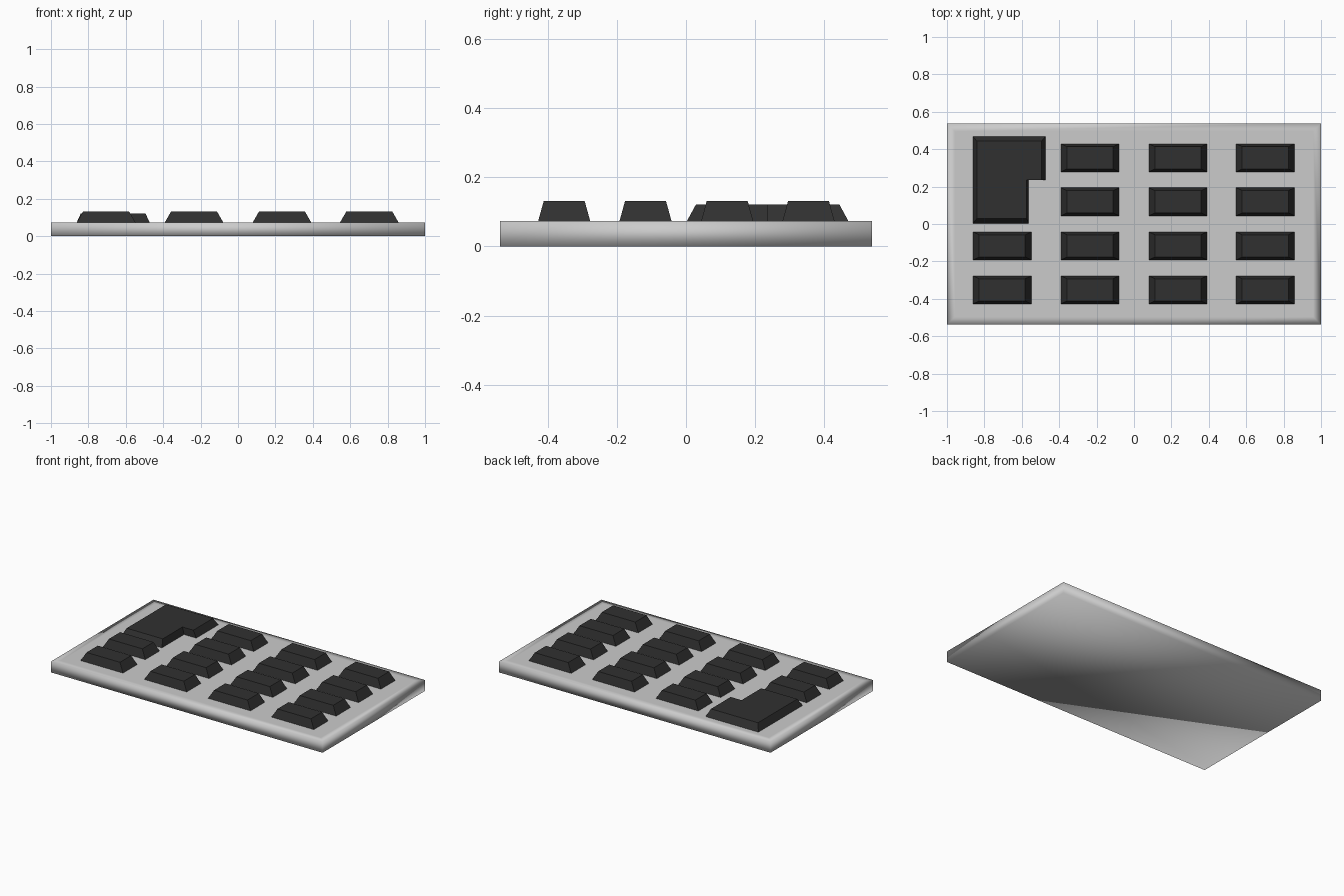
import bpy, bmesh

if "Cube" in bpy.data.objects:
    bpy.data.objects.remove(bpy.data.objects["Cube"])

BASE_TOP = 0.074

dark = bpy.data.materials.new("dark_key")
dark.diffuse_color = (0.03, 0.03, 0.03, 1)
dark.use_nodes = True
dark.node_tree.nodes["Principled BSDF"].inputs["Base Color"].default_value = dark.diffuse_color


def finish(name, bm, material=None, smooth=False):
    bmesh.ops.recalc_face_normals(bm, faces=bm.faces)
    for f in bm.faces:
        f.smooth = smooth
    mesh = bpy.data.meshes.new(name)
    bm.to_mesh(mesh)
    bm.free()
    if material:
        mesh.materials.append(material)
    obj = bpy.data.objects.new(name, mesh)
    bpy.context.collection.objects.link(obj)
    return obj


def tapered_key(name, outline, height, taper):
    """Extrude an outline, scaling its top about the centre of its bounds."""
    xs, ys = zip(*outline)
    cx, cy = (min(xs) + max(xs)) / 2, (min(ys) + max(ys)) / 2
    bm = bmesh.new()
    foot = bm.faces.new([bm.verts.new((x, y, BASE_TOP)) for x, y in outline])
    ext = bmesh.ops.extrude_face_region(bm, geom=[foot], use_keep_orig=True)
    for v in ext["geom"]:
        if isinstance(v, bmesh.types.BMVert):
            v.co = (cx + (v.co.x - cx) * taper, cy + (v.co.y - cy) * taper, height)
    return finish(name, bm, dark)


# Base slab: softly shaded box with an inset border on its top
bm = bmesh.new()
bmesh.ops.create_cube(bm, size=1)
for v in bm.verts:
    v.co = (v.co.x * 2, v.co.y * 1.076, (v.co.z + 0.5) * BASE_TOP)
bm.normal_update()
top = [f for f in bm.faces if f.normal.z > 0.9]
bmesh.ops.inset_region(bm, faces=top, thickness=0.06)
finish("base_slab", bm, smooth=True)

# Grid of small keys, leaving the back left corner free
for col, x in enumerate((-0.705, -0.235, 0.235, 0.702)):
    for row, y in enumerate((-0.352, -0.117, 0.119, 0.354)):
        if col == 0 and row > 1:
            continue
        w, d = 0.156, 0.075
        tapered_key(f"key_{col}_{row}",
                    [(x - w, y - d), (x + w, y - d), (x + w, y + d), (x - w, y + d)],
                    0.131, 0.79)

# Large L-shaped key in the back left corner
tapered_key("large_key",
            [(-0.862, 0.003), (-0.563, 0.003), (-0.563, 0.236),
             (-0.473, 0.236), (-0.473, 0.469), (-0.862, 0.469)],
            0.121, 0.89)
